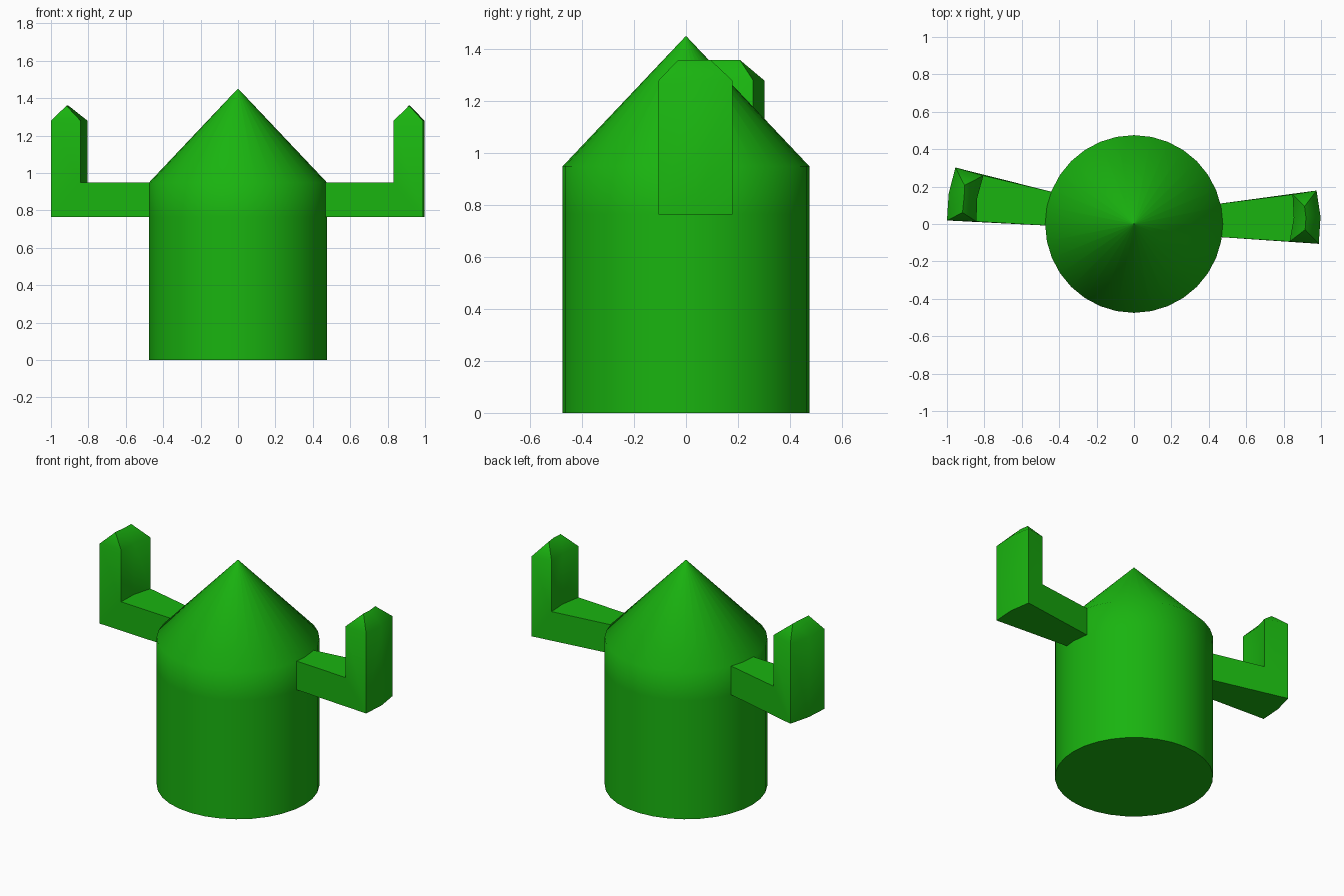
import bpy
import bmesh
from math import cos, sin, radians

if "Cube" in bpy.data.objects:
    bpy.data.objects.remove(bpy.data.objects["Cube"])

green = bpy.data.materials.new("cactus_green")
green.diffuse_color = (0.01, 0.455, 0.005, 1)
green.use_nodes = True
green.node_tree.nodes["Principled BSDF"].inputs["Base Color"].default_value = green.diffuse_color


def make_object(name, bm, smooth_angle):
    bmesh.ops.recalc_face_normals(bm, faces=bm.faces)
    mesh = bpy.data.meshes.new(name)
    bm.to_mesh(mesh)
    bm.free()
    mesh.materials.append(green)
    obj = bpy.data.objects.new(name, mesh)
    bpy.context.collection.objects.link(obj)
    bpy.ops.object.select_all(action='DESELECT')
    obj.select_set(True)
    bpy.context.view_layer.objects.active = obj
    bpy.ops.object.shade_smooth_by_angle(angle=radians(smooth_angle))
    return obj


def polar(radius, degrees):
    return radius * cos(radians(degrees)), radius * sin(radians(degrees))


# Trunk: cylinder with a pointed top; the tiny tip ring keeps the cone shading clean
def trunk(sides=32, radius=0.475):
    bm = bmesh.new()
    profile = ((radius, 0), (radius, 0.765), (radius, 0.95), (0.002, 1.45))
    rings = [[bm.verts.new((*polar(r, 360 * i / sides), z)) for i in range(sides)]
             for r, z in profile]
    bm.faces.new(rings[0])
    bm.faces.new(rings[-1])
    for a, b in zip(rings, rings[1:]):
        for i in range(sides):
            k = (i + 1) % sides
            bm.faces.new((a[i], a[k], b[k], b[i]))
    make_object("trunk", bm, 45)


# Arm: an L profile swept over three columns, with a hipped roof on the post
def arm(name, roots, inner, outer, ridge):
    low, high, eave, peak = 0.765, 0.95, 1.28, 1.36
    bm = bmesh.new()
    columns = []
    for r, i, o, p in zip(roots, inner, outer, ridge):
        path = [(r, low), (o, low), (o, eave), (p, peak), (i, eave), (i, high), (r, high)]
        columns.append([bm.verts.new((*xy, z)) for xy, z in path])
    for a, b in zip(columns, columns[1:]):
        for k in range(7):
            n = (k + 1) % 7
            bm.faces.new((a[k], a[n], b[n], b[k]))
    for c in (columns[0], columns[-1]):
        bm.faces.new([c[k] for k in (0, 1, 2, 4, 5, 6)])
        bm.faces.new((c[2], c[3], c[4]))
    make_object(name, bm, 52)


trunk()
arm("right_arm",
    [(0.40, -0.066), (0.40, 0.017), (0.40, 0.101)],
    [(0.832, -0.094), polar(0.855, 2.2), (0.848, 0.158)],
    [(0.988, -0.106), polar(0.998, 2.2), (0.976, 0.179)],
    [(0.915, -0.03), polar(0.92, 2.2), (0.912, 0.094)])
arm("left_arm",
    [(-0.40, -0.012), (-0.40, 0.075), (-0.40, 0.162)],
    [(-0.842, 0.013), polar(0.85, 170.7), (-0.805, 0.259)],
    [(-1.0, 0.019), polar(1.004, 170.7), (-0.955, 0.302)],
    [(-0.917, 0.061), polar(0.92, 170.7), (-0.906, 0.207)])
